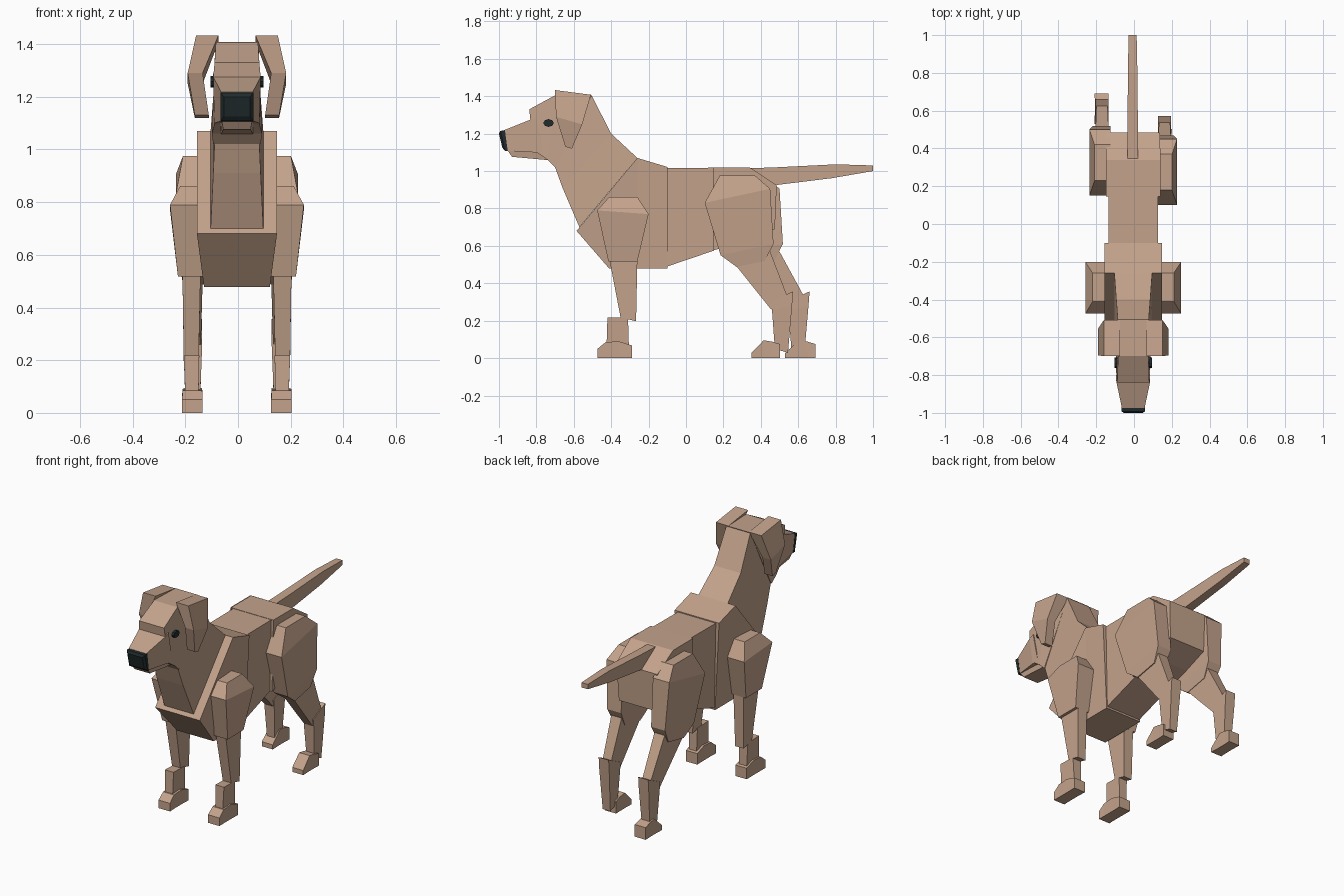
import bpy, bmesh, math

CX = -0.004  # symmetry plane


def material(name, rgb):
    m = bpy.data.materials.new(name)
    m.diffuse_color = (*rgb, 1)
    return m


TAN = material("tan fur", (0.55, 0.365, 0.26))
DARK = material("dark nose", (0.015, 0.024, 0.026))


def loft(name, sections, mat=TAN, side=1):
    """Skin four-cornered sections (ya, za, yb, zb, x0, x1[, x0 at b, x1 at b])."""
    bm = bmesh.new()
    rings = []
    for s in sections:
        ya, za, yb, zb, x0, x1 = s[:6]
        u0, u1 = s[6:8] if len(s) > 6 else (x0, x1)
        pts = [(x0, ya, za), (x1, ya, za), (u1, yb, zb), (u0, yb, zb)]
        rings.append([bm.verts.new((CX + side * x, y, z)) for x, y, z in pts])
    for r, t in zip(rings, rings[1:]):
        for i in range(4):
            j = (i + 1) % 4
            bm.faces.new((r[i], r[j], t[j], t[i]))
    bm.faces.new(rings[0])
    bm.faces.new(rings[-1])
    bmesh.ops.recalc_face_normals(bm, faces=bm.faces)
    me = bpy.data.meshes.new(name)
    bm.to_mesh(me)
    bm.free()
    me.materials.append(mat)
    ob = bpy.data.objects.new(name, me)
    bpy.context.collection.objects.link(ob)
    return ob


def sym(name, sections, mat=TAN):
    """Centred loft: sections (ya, za, yb, zb, half width at a, half width at b)."""
    return loft(name, [(*s[:4], -s[4], s[4], -s[5], s[5]) for s in sections], mat)


# Torso
sym("chest", [(-0.585, 0.68, -0.41, 0.478, 0.152, 0.125),
              (-0.26, 1.07, -0.26, 0.478, 0.152, 0.125),
              (-0.10, 1.022, -0.10, 0.478, 0.152, 0.125)])
sym("belly", [(-0.10, 1.016, -0.10, 0.49, 0.13, 0.12),
              (0.15, 1.018, 0.15, 0.575, 0.13, 0.12)])
sym("hips", [(0.145, 1.02, 0.145, 0.575, 0.145, 0.135),
             (0.34, 1.02, 0.32, 0.63, 0.145, 0.135),
             (0.485, 0.925, 0.475, 0.69, 0.14, 0.13)])
loft("tail", [(0.34, 1.015, 0.42, 0.93, -0.031, 0.025),
              (0.48, 1.02, 0.48, 0.925, -0.031, 0.025),
              (0.80, 1.036, 0.78, 0.962, -0.028, 0.022),
              (1.0, 1.03, 1.0, 1.0, -0.025, 0.018)])

# Neck and head
sym("neck", [(-0.26, 1.07, -0.57, 0.70, 0.10, 0.10),
             (-0.40, 1.20, -0.66, 0.91, 0.09, 0.09),
             (-0.505, 1.405, -0.70, 1.02, 0.082, 0.085)])
sym("skull", [(-0.505, 1.408, -0.70, 1.02, 0.08, 0.09),
              (-0.70, 1.405, -0.74, 1.06, 0.08, 0.095),
              (-0.838, 1.33, -0.79, 1.095, 0.085, 0.085),
              (-0.832, 1.275, -0.81, 1.10, 0.09, 0.085)])
sym("muzzle", [(-0.80, 1.288, -0.76, 1.095, 0.09, 0.088),
               (-0.832, 1.275, -0.81, 1.10, 0.09, 0.085),
               (-0.975, 1.218, -0.955, 1.108, 0.06, 0.06)])
sym("lower_jaw", [(-0.72, 1.12, -0.70, 1.055, 0.068, 0.062),
                  (-0.955, 1.112, -0.93, 1.076, 0.058, 0.052)])
sym("nose", [(-0.968, 1.217, -0.953, 1.106, 0.062, 0.062),
             (-0.992, 1.215, -0.968, 1.108, 0.062, 0.062),
             (-1.0, 1.20, -0.982, 1.125, 0.05, 0.05)], DARK)

# Eight-sided eyes and the paired limbs
for side, tag in ((1, "right"), (-1, "left")):
    bpy.ops.mesh.primitive_cylinder_add(
        vertices=8, radius=1, depth=1, rotation=(0, math.pi / 2, 0),
        location=(CX + side * 0.092, -0.735, 1.257))
    eye = bpy.context.object
    eye.name = tag + "_eye"
    eye.scale = (0.021, 0.028, 0.016)
    eye.data.materials.append(DARK)

    # Folded ear
    loft(tag + "_ear", [(-0.70, 1.433, -0.508, 1.408, 0.07, 0.155),
                        (-0.695, 1.29, -0.555, 1.25, 0.13, 0.187),
                        (-0.645, 1.13, -0.61, 1.12, 0.107, 0.16)], side=side)

    # Front limb
    loft(tag + "_shoulder", [(-0.41, 0.862, -0.26, 0.862, 0.10, 0.215),
                             (-0.475, 0.79, -0.20, 0.77, 0.10, 0.254),
                             (-0.415, 0.517, -0.26, 0.517, 0.128, 0.224)], side=side)
    loft(tag + "_front_upper_leg", [(-0.41, 0.53, -0.26, 0.53, 0.138, 0.207),
                                    (-0.35, 0.218, -0.267, 0.197, 0.145, 0.202)], side=side)
    loft(tag + "_front_lower_leg", [(-0.42, 0.218, -0.31, 0.215, 0.143, 0.202),
                                    (-0.425, 0.06, -0.305, 0.05, 0.146, 0.196)], side=side)
    loft(tag + "_front_paw", [(-0.473, 0.05, -0.473, 0, 0.13, 0.208),
                              (-0.43, 0.085, -0.43, 0, 0.132, 0.207),
                              (-0.36, 0.09, -0.36, 0, 0.132, 0.207),
                              (-0.29, 0.068, -0.29, 0, 0.13, 0.208)], side=side)

    # Hind limb: the left one strides further back
    d = 0 if side > 0 else 1
    t, k, p = 0.05 * d, 0.088 * d, 0.19 * d
    loft(tag + "_thigh", [(0.18 + t, 0.975, 0.37 + t, 0.975, 0.12, 0.205),
                          (0.10 + t, 0.83, 0.45 + t, 0.905, 0.12, 0.232),
                          (0.185 + t, 0.55, 0.468 + t, 0.61, 0.12, 0.215),
                          (0.27 + t, 0.488, 0.42 + t, 0.518, 0.128, 0.205)], side=side)
    loft(tag + "_hind_upper_leg", [(0.255 + t, 0.51, 0.45 + t, 0.57, 0.13, 0.2),
                                   (0.455 + k, 0.26, 0.54 + k, 0.335, 0.137, 0.195)], side=side)
    loft(tag + "_hind_lower_leg", [(0.455 + k, 0.30, 0.573 + k, 0.357, 0.132, 0.2),
                                   (0.46 + k, 0.255, 0.567 + k, 0.28, 0.132, 0.2),
                                   (0.475 + k, 0.05, 0.545 + k, 0.028, 0.14, 0.192)], side=side)
    loft(tag + "_hind_paw", [(0.35 + p * 0.95, 0.028, 0.35 + p * 0.95, 0, 0.13, 0.205),
                             (0.415 + p, 0.095, 0.40 + p, 0, 0.132, 0.203),
                             (0.46 + p, 0.088, 0.46 + p, 0, 0.132, 0.203),
                             (0.502 + p, 0.075, 0.502 + p, 0, 0.13, 0.205)], side=side)
